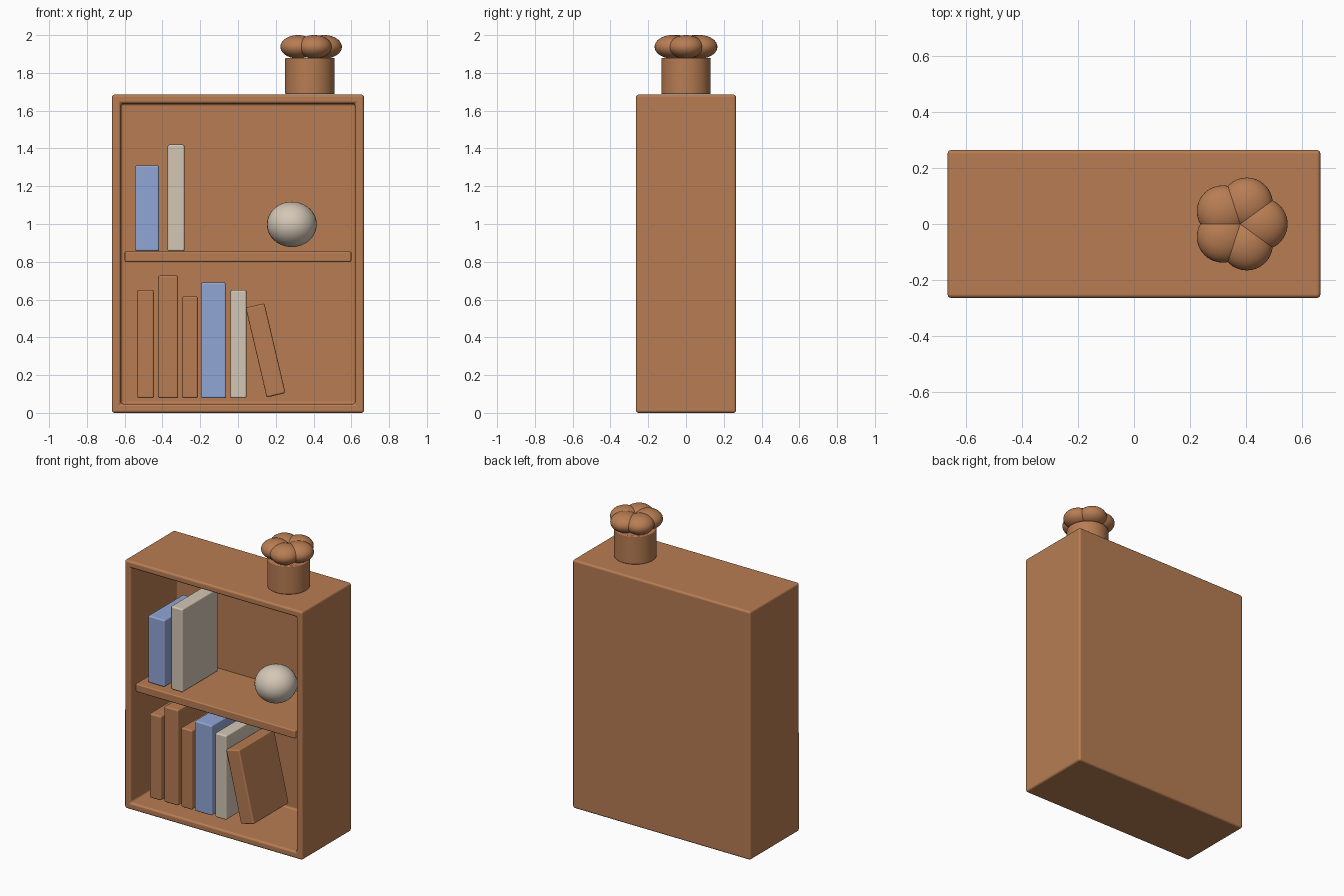
import bpy
import bmesh
from math import radians, cos, sin, tau
from mathutils import Matrix

cube = bpy.data.objects.get("Cube")
if cube:
    bpy.data.objects.remove(cube, do_unlink=True)


def material(name, srgb):
    color = [((c / 255 + 0.055) / 1.055) ** 2.4 for c in srgb] + [1.0]
    mat = bpy.data.materials.new(name)
    mat.use_nodes = True
    mat.diffuse_color = color
    mat.node_tree.nodes["Principled BSDF"].inputs["Base Color"].default_value = color
    return mat


WOOD = material("warm wood brown", (184, 125, 83))
BLUE = material("soft blue", (145, 166, 214))
CREAM = material("pale stone", (212, 199, 182))


def add_object(name, bm, mat, bevel=0.0):
    mesh = bpy.data.meshes.new(name)
    bmesh.ops.recalc_face_normals(bm, faces=bm.faces[:])
    for face in bm.faces:
        face.smooth = True
    bm.to_mesh(mesh)
    bm.free()
    mesh.materials.append(mat)
    obj = bpy.data.objects.new(name, mesh)
    bpy.context.scene.collection.objects.link(obj)
    if bevel:
        mod = obj.modifiers.new("rounded edges", "BEVEL")
        mod.width = bevel
        mod.segments = 3
        mod.limit_method = "ANGLE"
        mod.angle_limit = radians(40)
        mod.harden_normals = True
    return obj


def box(size, center):
    bm = bmesh.new()
    bmesh.ops.create_cube(bm, size=1, matrix=Matrix.Translation(center) @ Matrix.Diagonal((*size, 1)))
    return bm


def ellipsoid(name, radii, center, mat):
    bm = bmesh.new()
    bmesh.ops.create_uvsphere(bm, u_segments=32, v_segments=20, radius=1,
                              matrix=Matrix.Translation(center) @ Matrix.Diagonal((*radii, 1)))
    return add_object(name, bm, mat)


def book(name, x0, x1, bottom, top, mat, lean=0):
    obj = add_object(name, box((x1 - x0, 0.38, top - bottom), (0, 0, 0)), mat, 0.01)
    obj.location = ((x0 + x1) / 2, 0, (bottom + top) / 2)
    obj.rotation_euler.y = radians(lean)
    return obj


# Cabinet: a block hollowed from the front
bm = box((1.335, 0.53, 1.685), (0, 0, 0.8425))
front = min(bm.faces, key=lambda f: f.calc_center_median().y)
bmesh.ops.inset_region(bm, faces=[front], thickness=0.067)
hollow = bmesh.ops.extrude_face_region(bm, geom=[front])["geom"]
if front.is_valid:
    bmesh.ops.delete(bm, geom=[front], context="FACES_ONLY")
verts = [g for g in hollow if isinstance(g, bmesh.types.BMVert)]
bmesh.ops.translate(bm, verts=verts, vec=(0, 0.5, 0))
add_object("cabinet", bm, WOOD, 0.014)

# Shelf
add_object("shelf", box((1.2, 0.485, 0.055), (0, -0.003, 0.827)), WOOD, 0.008)

# Books on both levels
SHELF, FLOOR = 0.856, 0.078
book("upper_book_blue", -0.545, -0.418, SHELF, 1.31, BLUE)
book("upper_book_pale", -0.373, -0.283, SHELF, 1.42, CREAM)
book("lower_book_first", -0.534, -0.445, FLOOR, 0.65, WOOD)
book("lower_book_second", -0.423, -0.317, FLOOR, 0.727, WOOD)
book("lower_book_third", -0.296, -0.212, FLOOR, 0.617, WOOD)
book("lower_book_blue", -0.196, -0.063, FLOOR, 0.69, BLUE)
book("lower_book_pale", -0.04, 0.045, FLOOR, 0.65, CREAM)
book("leaning_book", 0.095, 0.197, 0.087, 0.575, WOOD, lean=-13.2)

# Ornament on the shelf
ellipsoid("round_ornament", (0.132, 0.132, 0.12), (0.285, 0, 0.998), CREAM)

# Plant pot and its ring of leaves
POT_X = 0.38
bm = bmesh.new()
bmesh.ops.create_cone(bm, cap_ends=True, segments=48, radius1=0.131, radius2=0.131, depth=0.193,
                      matrix=Matrix.Translation((POT_X, 0, 1.7835)))
add_object("plant_pot", bm, WOOD, 0.006)
for i in range(5):
    a = tau * i / 5
    ellipsoid(f"leaf_{i + 1}", (0.093, 0.093, 0.062),
              (POT_X + 0.077 * cos(a), 0.077 * sin(a), 1.938), WOOD)
